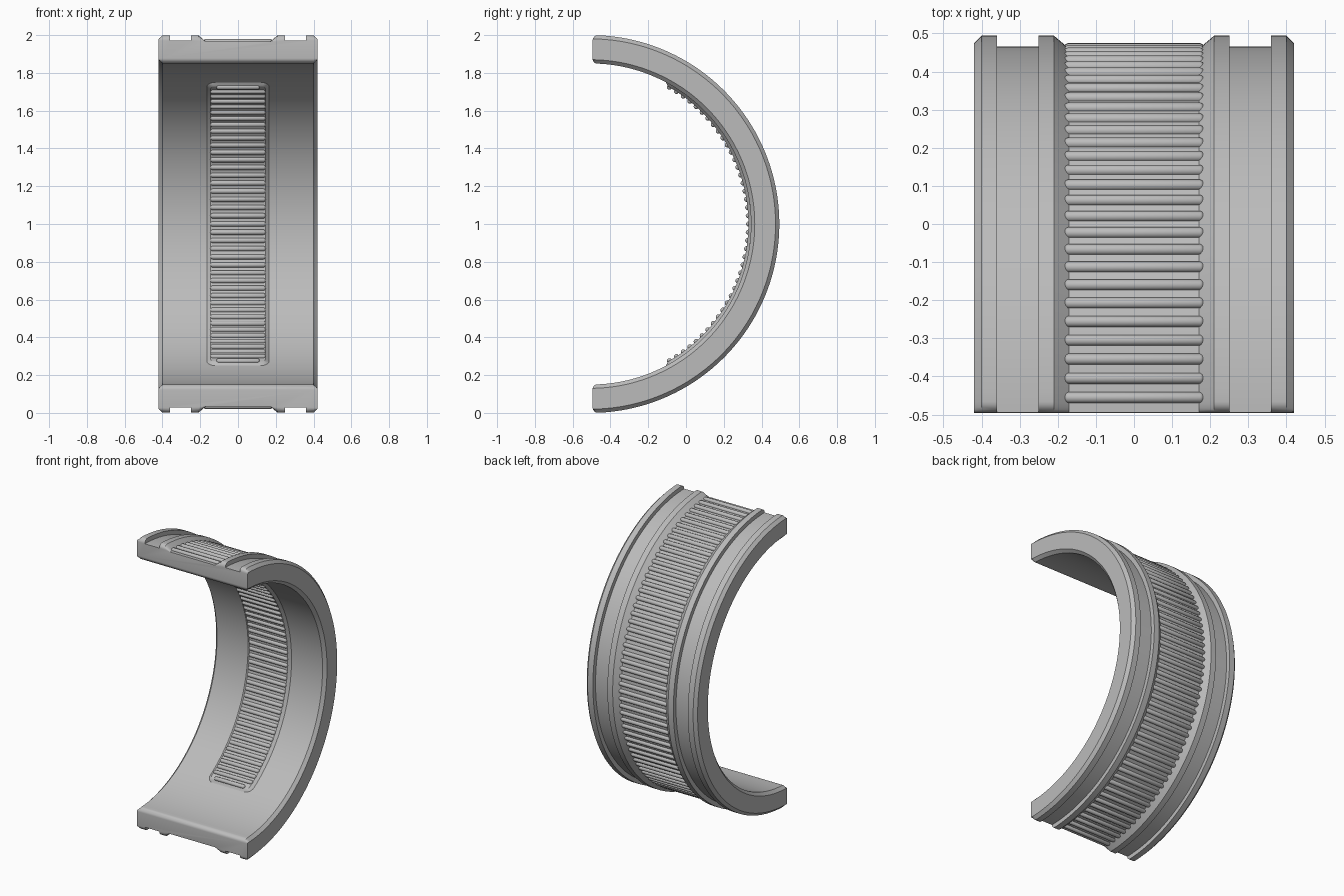
import bpy, bmesh
from math import sin, cos, pi, radians, sqrt
from mathutils import Matrix, Vector

if "Cube" in bpy.data.objects:
    bpy.data.objects.remove(bpy.data.objects["Cube"])

CENTRE_Y = -0.506
R_IN, R_OUT = 0.85, 1.0
END = 0.012            # angle where the half ring is cut off
STEP = radians(3)      # pitch of the ribs

grey = bpy.data.materials.new("plain_grey")
grey.use_nodes = True
colour = (0.5, 0.5, 0.5, 1)
grey.diffuse_color = colour
grey.node_tree.nodes["Principled BSDF"].inputs["Base Color"].default_value = colour


def place(x, r, a):
    """Point on the ring; angle runs from the top end round the back to the bottom."""
    return Vector((x, CENTRE_Y + r * sin(a), 1 + r * cos(a)))


def finish(name, bm):
    bmesh.ops.recalc_face_normals(bm, faces=bm.faces)
    mesh = bpy.data.meshes.new(name)
    bm.to_mesh(mesh)
    bm.free()
    mesh.materials.append(grey)
    obj = bpy.data.objects.new(name, mesh)
    bpy.context.collection.objects.link(obj)
    bpy.ops.object.select_all(action='DESELECT')
    obj.select_set(True)
    bpy.context.view_layer.objects.active = obj
    bpy.ops.object.shade_smooth_by_angle(angle=radians(30))


def sweep(name, sections):
    """Skin closed cross-sections and cap both ends."""
    bm = bmesh.new()
    rings = [[bm.verts.new(p) for p in s] for s in sections]
    n = len(rings[0])
    for a, b in zip(rings, rings[1:]):
        for i in range(n):
            j = (i + 1) % n
            bm.faces.new((a[i], a[j], b[j], b[i]))
    bm.faces.new(rings[0])
    bm.faces.new(rings[-1])
    finish(name, bm)


def ribs(name, first, last, radius, size, width):
    """Row of round-ended bars lying across the ring."""
    bm = bmesh.new()
    for k in range(first, last + 1):
        half = width(k) - size
        new = bmesh.ops.create_uvsphere(bm, u_segments=12, v_segments=7, radius=size)["verts"]
        for v in new:
            v.co.z += half if v.co.z > 0 else -half
        move = Matrix.Translation(place(0, radius, k * STEP)) @ Matrix.Rotation(pi / 2, 4, 'Y')
        bmesh.ops.transform(bm, matrix=move, verts=new)
    finish(name, bm)


# Band: grooved profile swept round, its ends rounded by clamping the radius
half_profile = [(0.40, R_IN), (0.42, 0.87), (0.42, 0.98), (0.40, R_OUT), (0.36, R_OUT),
                (0.36, 0.971), (0.25, 0.971), (0.25, R_OUT), (0.21, R_OUT), (0.17, 0.966)]
profile = half_profile + [(-x, r) for x, r in reversed(half_profile)]
FILLET = 0.028
rounding = [FILLET * (1 - cos(i * pi / 12)) for i in range(7)]
start = [END + d for d in rounding]
inner_count = 120
middle = [start[-1] + (pi - 2 * start[-1]) * i / inner_count for i in range(1, inner_count)]
angles = start + middle + [pi - a for a in reversed(start)]
sections = []
for a in angles:
    d = min(min(a, pi - a) - END, FILLET)
    cut = FILLET - sqrt(max(0, FILLET ** 2 - (FILLET - d) ** 2))
    sections.append([place(x, min(max(r, R_IN + cut), R_OUT - cut), a) for x, r in profile])
sweep("band", sections)

# Raised inner pad with rounded corners and sloping edges
PAD_START, CORNER, SLOPE, RISE = radians(28), 0.05, 0.02, 0.014
pad_head = [PAD_START + CORNER / R_IN * (1 - cos(i * pi / 16)) for i in range(9)]
pad_mid = [pad_head[-1] + (pi - 2 * pad_head[-1]) * i / 90 for i in range(1, 90)]
pad_sections = []
for a in pad_head + pad_mid + [pi - a for a in reversed(pad_head)]:
    s = (min(a, pi - a) - PAD_START) * R_IN
    gap = max(0, CORNER - s)
    w = 0.165 - CORNER + sqrt(max(0, CORNER ** 2 - gap ** 2))
    top = R_IN - RISE * min(1, s / SLOPE)
    outline = [(w, 0.86), (w, R_IN), (w - SLOPE, top)]
    outline += [(-x, r) for x, r in reversed(outline)]
    pad_sections.append([place(x, r, a) for x, r in outline])
sweep("inner_pad", pad_sections)

# Ribs on the outer channel and on the inner pad
ribs("outer_ribs", 1, 59, 0.966, 0.015, lambda k: 0.185)
ribs("inner_ribs", 10, 50, 0.837, 0.014, lambda k: 0.115 if k in (10, 50) else 0.147)
